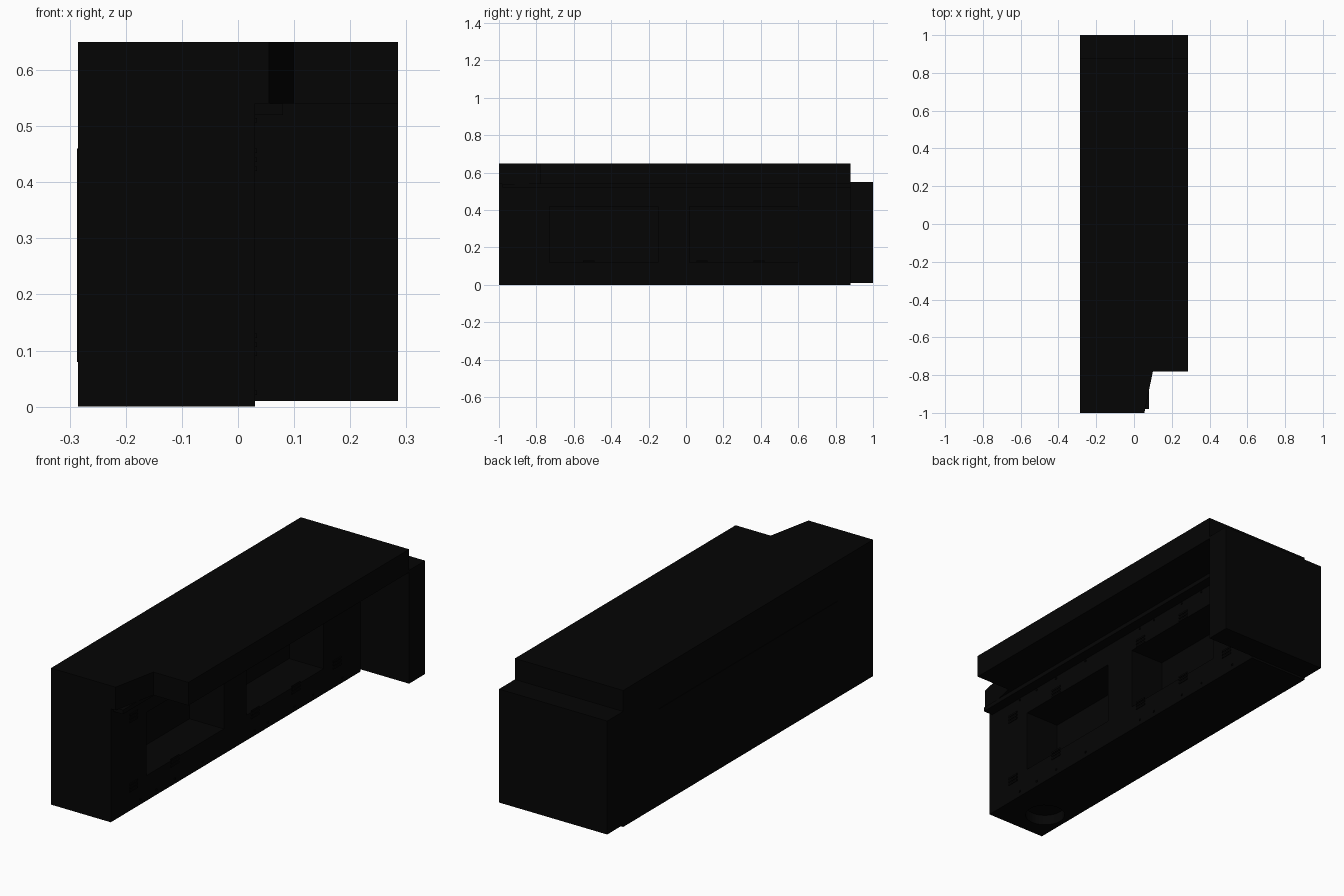
import bpy, bmesh
from mathutils import Matrix, Vector

if "Cube" in bpy.data.objects:
    bpy.data.objects.remove(bpy.data.objects["Cube"], do_unlink=True)


def material(name, value):
    m = bpy.data.materials.new(name)
    m.use_nodes = True
    col = (value, value, value, 1)
    m.diffuse_color = col
    m.node_tree.nodes["Principled BSDF"].inputs["Base Color"].default_value = col
    return m


black = material("matte black", 0.0015)


def finish(name, bm):
    bmesh.ops.recalc_face_normals(bm, faces=bm.faces)
    mesh = bpy.data.meshes.new(name)
    bm.to_mesh(mesh)
    bm.free()
    mesh.materials.append(black)
    ob = bpy.data.objects.new(name, mesh)
    bpy.context.collection.objects.link(ob)


def add_box(bm, x, y, z):
    lo, hi = Vector((x[0], y[0], z[0])), Vector((x[1], y[1], z[1]))
    mat = Matrix.Translation((lo + hi) / 2) @ Matrix.Diagonal((*(hi - lo), 1))
    bmesh.ops.create_cube(bm, size=1, matrix=mat)


def boxes(name, dims):
    bm = bmesh.new()
    for d in dims:
        add_box(bm, *d)
    finish(name, bm)


def prism(name, outline, z0, z1):
    bm = bmesh.new()
    face = bm.faces.new([bm.verts.new((x, y, z0)) for x, y in outline])
    ext = bmesh.ops.extrude_face_region(bm, geom=[face])
    for v in ext["geom"]:
        if isinstance(v, bmesh.types.BMVert):
            v.co.z = z1
    finish(name, bm)


LEFT, FACE, WIDE = -0.285, 0.03, 0.285
FRONT, BACK, TOP = -1, 0.88, 0.65

# Main body, sliced so that the window areas are faces of their own
windows = ((-0.73, -0.15), (0.02, 0.6))
bm = bmesh.new()
add_box(bm, (LEFT, FACE), (FRONT, BACK), (0, TOP))
slices = [((0, y, 0), (0, 1, 0)) for pair in windows for y in pair]
slices += [((0, 0, z), (0, 0, 1)) for z in (0.12, 0.42)]
for point, normal in slices:
    bmesh.ops.bisect_plane(bm, geom=bm.verts[:] + bm.edges[:] + bm.faces[:],
                           plane_co=point, plane_no=normal)
bm.normal_update()

# Push the two windows inward
panes = []
for f in bm.faces:
    c = f.calc_center_median()
    if f.normal.x > 0.9 and 0.12 < c.z < 0.42 and any(a < c.y < b for a, b in windows):
        panes.append(f)
for f in bmesh.ops.extrude_discrete_faces(bm, faces=panes)["faces"]:
    bmesh.ops.translate(bm, verts=f.verts, vec=(-0.18, 0, 0))

# Round socket in the underside near the front
bm.normal_update()
floor = min((f for f in bm.faces if f.normal.z < -0.9 and f.calc_center_median().z < 0.01),
            key=lambda f: f.calc_center_median().y)
rim = list(floor.edges)
bmesh.ops.delete(bm, geom=[floor], context='FACES_ONLY')
ring = bmesh.ops.create_circle(bm, segments=32, radius=0.09,
                               matrix=Matrix.Translation((-0.17, -0.84, 0)))["verts"]
circle = list({e for v in ring for e in v.link_edges})
bmesh.ops.triangle_fill(bm, edges=rim + circle, use_beauty=True)
wall = bmesh.ops.extrude_edge_only(bm, edges=circle)["geom"]
bmesh.ops.translate(bm, verts=[g for g in wall if isinstance(g, bmesh.types.BMVert)],
                    vec=(0, 0, 0.05))
bmesh.ops.contextual_create(bm, geom=[g for g in wall if isinstance(g, bmesh.types.BMEdge)])
finish("body", bm)

# Overhanging canopy with a slanted front notch, and the rail beneath it
prism("canopy", [(FACE, FRONT), (0.055, FRONT), (0.1, -0.78), (WIDE, -0.78),
                 (WIDE, BACK), (FACE, BACK)], 0.54, TOP)
boxes("canopy_rail", [((FACE, 0.08), (-0.98, BACK), (0.52, 0.54))])

# Full-width end block
boxes("end_block", [((LEFT, WIDE), (BACK, 1), (0.01, 0.55))])

# Groups of three thin vent bars around the windows
boxes("vent_bars", [((FACE, FACE + 0.004), (y - 0.03, y + 0.03), (z - 0.004, z + 0.004))
                    for y in (-0.83, -0.52, 0.085, 0.39, 0.70)
                    for base in (0.11, 0.44)
                    for z in (base - 0.016, base, base + 0.016)])

# Rows of small bolts on the open side
boxes("side_bolts", [((FACE, FACE + 0.004), (y - 0.004, y + 0.004), (z - 0.004, z + 0.004))
                     for y in (-0.78, -0.66, -0.52, -0.31, 0.08, 0.18, 0.38, 0.52, 0.74)
                     for z in (0.025, 0.51)])

# Large thin panel on the plain side
boxes("rear_panel", [((LEFT - 0.002, LEFT), (-0.73, 0.615), (0.08, 0.46))])
